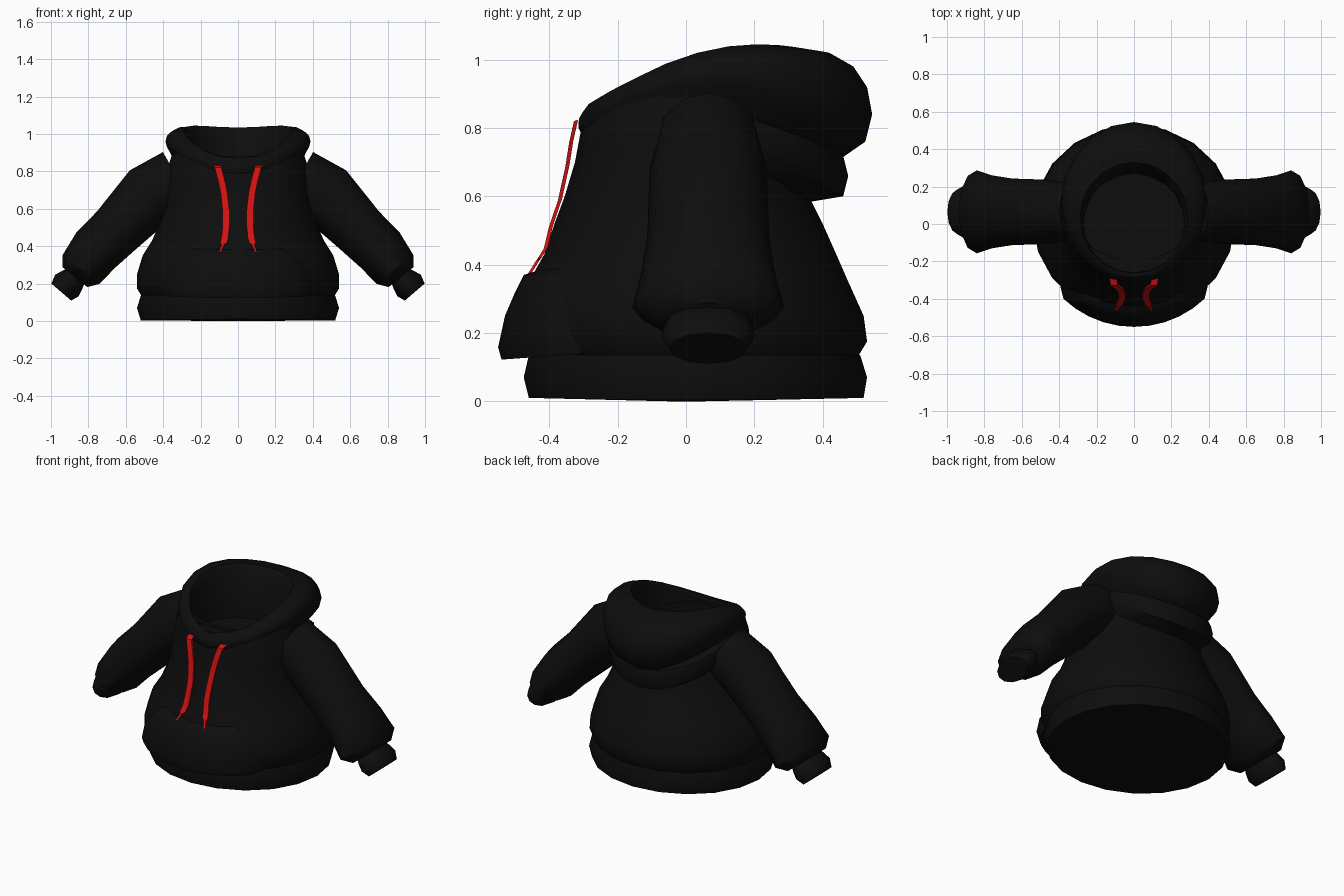
import bpy, bmesh, math
from mathutils import Vector

cube = bpy.data.objects.get("Cube")
if cube:
    bpy.data.objects.remove(cube, do_unlink=True)


def make_material(name, color):
    mat = bpy.data.materials.new(name)
    mat.use_nodes = True
    mat.diffuse_color = color
    bsdf = mat.node_tree.nodes["Principled BSDF"]
    bsdf.inputs["Base Color"].default_value = color
    bsdf.inputs["Roughness"].default_value = 0.9
    return mat


BLACK = make_material("black_fabric", (0.004, 0.004, 0.004, 1))
RED = make_material("red_cord", (0.65, 0.006, 0.006, 1))


def loft(name, loops, mat, closed=True, cap_start=False, cap_end=False, angle=50):
    """Skin a list of equally long point loops."""
    bm = bmesh.new()
    rows = [[bm.verts.new(p) for p in loop] for loop in loops]
    n = len(rows[0])
    for a, b in zip(rows, rows[1:]):
        for i in range(n if closed else n - 1):
            j = (i + 1) % n
            bm.faces.new((a[i], a[j], b[j], b[i]))
    if cap_start:
        bm.faces.new(rows[0])
    if cap_end:
        bm.faces.new(rows[-1])
    bmesh.ops.recalc_face_normals(bm, faces=bm.faces)
    mesh = bpy.data.meshes.new(name)
    bm.to_mesh(mesh)
    bm.free()
    mesh.materials.append(mat)
    obj = bpy.data.objects.new(name, mesh)
    bpy.context.collection.objects.link(obj)
    bpy.ops.object.select_all(action='DESELECT')
    obj.select_set(True)
    bpy.context.view_layer.objects.active = obj
    bpy.ops.object.shade_smooth_by_angle(angle=math.radians(angle))
    return obj


def ring(rx, yf, yb, zf, zs=None, zb=None, n=20):
    """Oval ring from front yf to back yb; height set at front, sides and back."""
    zs = zf if zs is None else zs
    zb = zf if zb is None else zb
    pts = []
    for i in range(n):
        t = 2 * math.pi * i / n
        c = math.cos(t)
        z = zs + (zf - zb) / 2 * c + ((zf + zb) / 2 - zs) * c * c
        pts.append((rx * math.sin(t), (yf + yb) / 2 + (yf - yb) / 2 * c, z))
    return pts


# Hem band with a closed underside
loft("hem_band", [
    ring(0.05, -0.05, 0.05, 0.0),
    ring(0.52, -0.46, 0.52, 0.01, 0.004, 0.01),
    ring(0.54, -0.475, 0.53, 0.07),
    ring(0.52, -0.46, 0.51, 0.135),
    ring(0.48, -0.42, 0.47, 0.15),
], BLACK, cap_start=True)

# Torso
loft("torso", [
    ring(0.51, -0.45, 0.50, 0.125),
    ring(0.54, -0.50, 0.53, 0.175),
    ring(0.54, -0.50, 0.52, 0.25),
    ring(0.51, -0.46, 0.475, 0.35),
    ring(0.46, -0.415, 0.44, 0.43),
    ring(0.42, -0.385, 0.40, 0.52),
    ring(0.40, -0.355, 0.36, 0.60),
    ring(0.385, -0.325, 0.34, 0.70),
    ring(0.375, -0.31, 0.33, 0.78, 0.82, 0.78),
    ring(0.35, -0.30, 0.32, 0.82, 0.90, 0.82),
], BLACK)

# Hood rolled back into a thick collar, with its lining and neck floor
loft("hood", [
    ring(0.35, -0.30, 0.33, 0.78, 0.87, 0.69),
    ring(0.365, -0.31, 0.46, 0.79, 0.905, 0.715),
    ring(0.38, -0.315, 0.525, 0.80, 0.93, 0.76),
    ring(0.388, -0.315, 0.545, 0.815, 0.96, 0.84),
    ring(0.38, -0.312, 0.53, 0.83, 0.99, 0.92),
    ring(0.36, -0.30, 0.49, 0.85, 1.01, 0.98),
    ring(0.33, -0.285, 0.42, 0.87, 1.02, 1.02),
    ring(0.29, -0.265, 0.33, 0.87, 1.02, 1.035),
    ring(0.27, -0.26, 0.28, 0.84, 0.97, 0.96),
    ring(0.27, -0.27, 0.27, 0.73),
], BLACK, cap_end=True)

# Loose fold hanging under the hood at the back
loft("hood_fold", [
    ring(0.33, -0.20, 0.34, 0.86, 0.74, 0.58),
    ring(0.355, -0.20, 0.46, 0.87, 0.76, 0.60),
    ring(0.365, -0.20, 0.475, 0.88, 0.80, 0.66),
    ring(0.36, -0.20, 0.46, 0.88, 0.84, 0.72),
    ring(0.34, -0.20, 0.36, 0.88, 0.87, 0.75),
], BLACK)


# Front pouch pocket with slanted hand openings
def pocket_row(rx, ry, half_angle, z, tuck=0.08, n=12):
    pts = []
    for i in range(n + 1):
        t = math.radians(half_angle) * (2 * i / n - 1)
        k = 1 - tuck if i in (0, n) else 1
        pts.append((rx * k * math.sin(t), -ry * k * math.cos(t), z + 0.04 * (1 - math.cos(t))))
    return pts


loft("front_pocket", [
    pocket_row(0.48, 0.44, 50, 0.145),
    pocket_row(0.54, 0.54, 52, 0.122),
    pocket_row(0.55, 0.55, 52, 0.158),
    pocket_row(0.54, 0.53, 50, 0.25),
    pocket_row(0.52, 0.50, 43, 0.32),
    pocket_row(0.50, 0.475, 36, 0.37),
    pocket_row(0.45, 0.41, 34, 0.39),
], BLACK, closed=False)


# Sleeves and cuffs: tubes along a path of (x, z, half width, half depth)
def tube(name, path, side, n=12):
    loops = []
    for k, (x, z, hw, hd) in enumerate(path):
        a, b = path[max(k - 1, 0)], path[min(k + 1, len(path) - 1)]
        d = Vector((b[0] - a[0], b[1] - a[1])).normalized()
        up = Vector((-d.y, d.x))
        loop = []
        for i in range(n):
            t = 2 * math.pi * i / n
            u = hw * math.cos(t)
            loop.append((side * (x + up.x * u), 0.065 + hd * math.sin(t), z + up.y * u))
        loops.append(loop)
    loft(name, loops, BLACK, cap_start=True, cap_end=True)


SLEEVE = [
    (0.32, 0.76, 0.165, 0.15),
    (0.47, 0.675, 0.17, 0.172),
    (0.65, 0.485, 0.145, 0.178),
    (0.76, 0.38, 0.14, 0.195),
    (0.84, 0.275, 0.125, 0.222),
    (0.872, 0.235, 0.085, 0.16),
]
CUFF = [
    (0.865, 0.24, 0.06, 0.12),
    (0.885, 0.22, 0.072, 0.13),
    (0.915, 0.19, 0.085, 0.137),
    (0.945, 0.155, 0.07, 0.115),
]

# Drawstring centre line: x, y, z, half width
STRING = [
    (0.113, -0.285, 0.835, 0.018),
    (0.107, -0.322, 0.822, 0.018),
    (0.090, -0.336, 0.76, 0.018),
    (0.075, -0.347, 0.69, 0.018),
    (0.064, -0.369, 0.59, 0.018),
    (0.064, -0.396, 0.51, 0.018),
    (0.070, -0.410, 0.45, 0.018),
    (0.077, -0.428, 0.42, 0.018),
    (0.080, -0.434, 0.412, 0.007),
    (0.095, -0.457, 0.375, 0.006),
]

for side, label in ((1, "left"), (-1, "right")):
    tube(label + "_sleeve", SLEEVE, side)
    tube(label + "_cuff", CUFF, side)
    cord = []
    for x, y, z, w in STRING:
        cord.append([(side * (x + sx * w), y + sy * 0.006, z + sy * 0.002)
                     for sx, sy in ((-1, -1), (1, -1), (1, 1), (-1, 1))])
    loft(label + "_drawstring", cord, RED, cap_start=True, cap_end=True, angle=40)
